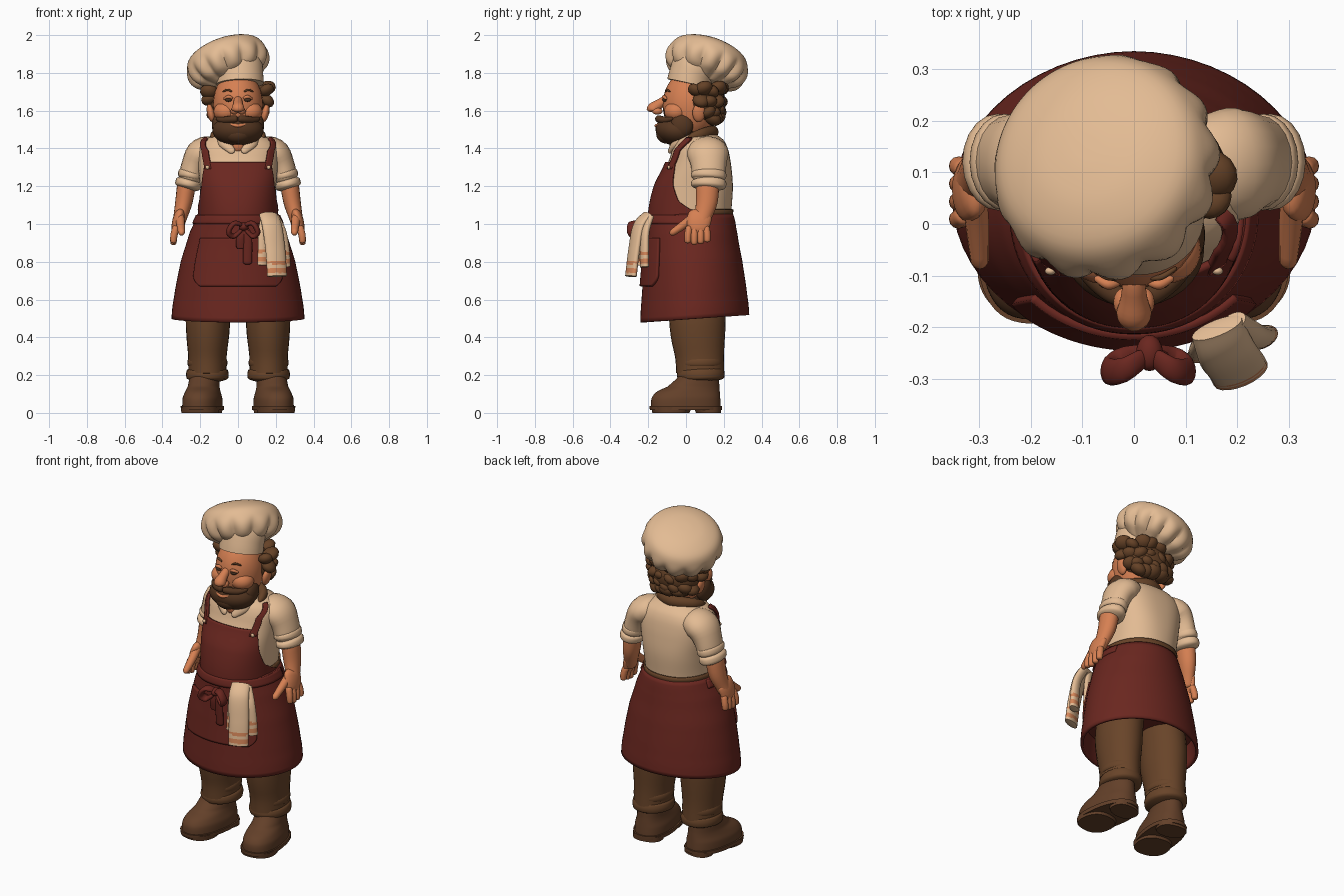
import bpy, bmesh, math, random
from math import sin, cos, pi, radians
from mathutils import Vector, Matrix, Euler

if "Cube" in bpy.data.objects:
    bpy.data.objects.remove(bpy.data.objects["Cube"])
random.seed(4)


def paint(name, r, g, b):
    m = bpy.data.materials.new(name)
    m.use_nodes = True
    m.diffuse_color = (r, g, b, 1)
    m.node_tree.nodes["Principled BSDF"].inputs["Base Color"].default_value = (r, g, b, 1)
    return m


CREAM = paint("cream cloth", .77, .5, .295)
RED = paint("apron red", .145, .02, .014)
BROWN = paint("trouser brown", .14, .058, .022)
SHOE = paint("shoe leather", .125, .051, .022)
HAIR = paint("hair brown", .13, .054, .02)
BEARD = paint("beard brown", .09, .037, .015)
SKIN = paint("skin", .67, .215, .085)
STRIPE = paint("towel stripe", .67, .24, .1)
DARK = paint("eye dark", .06, .03, .015)


def finish(name, bm, mat):
    bmesh.ops.recalc_face_normals(bm, faces=bm.faces)
    me = bpy.data.meshes.new(name)
    bm.to_mesh(me)
    bm.free()
    me.materials.append(mat)
    for p in me.polygons:
        p.use_smooth = True
    me.set_sharp_from_angle(angle=radians(55))
    ob = bpy.data.objects.new(name, me)
    bpy.context.collection.objects.link(ob)
    return ob


def grid(name, mat, rows, closed=True, cap=True):
    bm = bmesh.new()
    vs = [[bm.verts.new(p) for p in r] for r in rows]
    n = len(vs[0])
    for a, b in zip(vs, vs[1:]):
        for i in range(n if closed else n - 1):
            j = (i + 1) % n
            bm.faces.new((a[i], a[j], b[j], b[i]))
    if closed and cap:
        bm.faces.new(vs[0])
        bm.faces.new(vs[-1])
    return finish(name, bm, mat)


def spline(rows, t):
    n = len(rows) - 1
    i = min(int(t * n), n - 1)
    f = t * n - i
    quad = [rows[min(max(k, 0), n)] for k in (i - 1, i, i + 1, i + 2)]
    return [.5 * (2 * b + (c - a) * f + (2 * a - 5 * b + 4 * c - d) * f * f
                  + (3 * b - a - 3 * c + d) * f ** 3) for a, b, c, d in zip(*quad)]


def tube(name, mat, path, up=(0, 1, 0), flat=1, steps=20, sides=20, tip=.1):
    """Rounded tube along rows of x, y, z, radius; flat stretches it along up."""
    rows = []
    for k in range(steps + 1):
        t = (1 - cos(pi * k / steps)) / 2
        x, y, z, r = spline(path, t)
        d = Vector(spline(path, min(t + .01, 1))[:3]) - Vector(spline(path, max(t - .01, 0))[:3])
        d.normalize()
        n = Vector(up) - d * d.dot(Vector(up))
        n.normalize()
        b = d.cross(n)
        r *= max(.08, min(1, min(t, 1 - t) / tip) ** .5)
        rows.append([Vector((x, y, z)) + n * r * flat * cos(2 * pi * i / sides)
                     + b * r * sin(2 * pi * i / sides) for i in range(sides)])
    return grid(name, mat, rows)


def ball(name, mat, loc, scale, rot=(0, 0, 0), seg=24):
    bm = bmesh.new()
    m = Matrix.LocRotScale(Vector(loc), Euler([radians(a) for a in rot]), Vector(scale))
    bmesh.ops.create_uvsphere(bm, u_segments=seg, v_segments=seg // 2, radius=1, matrix=m)
    return finish(name, bm, mat)


def surf(table, z, a, off=0):
    """Point on a body given by rows of height, half width, front y, back y, roundness; angle 0 is front."""
    n = len(table) - 1
    i = max([k for k in range(n) if table[k][0] <= z], default=0)
    f = min(max((z - table[i][0]) / (table[i + 1][0] - table[i][0]), 0), 1)
    _, rx, yf, yb, e = spline(table, (i + f) / n)
    s, c = sin(a), cos(a)
    s, c = math.copysign(abs(s) ** e, s), math.copysign(abs(c) ** e, c)
    return Vector(((rx + off) * s, (yf + yb) / 2 - ((yb - yf) / 2 + off) * c, z))


def shell(name, mat, table, z0, z1, edge=None, off=0, thick=0, rows=24, cols=56):
    pts = []
    for k in range(rows + 1):
        z = z0 + (z1 - z0) * k / rows
        a0, a1 = edge(z) if edge else (-pi, pi)
        n = cols if edge is None else cols - 1
        pts.append([surf(table, z, a0 + (a1 - a0) * i / n, off) for i in range(cols)])
    ob = grid(name, mat, pts, edge is None, thick == 0)
    if thick:
        mod = ob.modifiers.new("thickness", "SOLIDIFY")
        mod.thickness, mod.offset = thick, 0
    return ob


def ramp(rows, z):
    for (z0, a), (z1, b) in zip(rows, rows[1:]):
        if z <= z1:
            return radians(a + (b - a) * max(0, z - z0) / (z1 - z0))
    return radians(rows[-1][1])


# Torso and apron
TORSO = [(.98, .2, -.18, .235, .96), (1.06, .197, -.185, .24, .92), (1.2, .202, -.155, .248, .84),
         (1.32, .212, -.098, .238, .8), (1.4, .212, -.072, .222, .8), (1.45, .175, -.052, .195, .85),
         (1.49, .075, -.02, .14, 1)]
SKIRT = [(.495, .342, -.232, .325, 1.03), (.6, .33, -.226, .315, 1.03), (.8, .293, -.21, .288, 1),
         (.95, .248, -.198, .262, .98), (1.02, .218, -.195, .25, .96), (1.05, .205, -.185, .24, .96)]
shell("shirt_body", CREAM, TORSO, .98, 1.49)
shell("trouser_waistband", BROWN, TORSO, 1.0, 1.078, off=.006, thick=.008, rows=4)
skirt = shell("apron_skirt", RED, SKIRT, .495, 1.05, off=.002, thick=.016)
for v in skirt.data.vertices:
    v.co.z += .07 * v.co.y * max(0, 1 - (v.co.z - .49) / .4)
shell("skirt_lining", RED, SKIRT, .62, .66, off=-.008, rows=2)
BIB = [(1.03, 112), (1.07, 92), (1.12, 73), (1.2, 61), (1.335, 45)]
shell("apron_bib", RED, TORSO, 1.03, 1.325, lambda z: (-ramp(BIB, z), ramp(BIB, z)), .009, .014)
shell("apron_waist_tie", RED, SKIRT, 1.0, 1.045, lambda z: (-1.9, 1.9), .01, .016, rows=4)


def pocket_edge(z):
    a = .8 * (1 - .2 * max(0, (.73 - z) / .06) ** 2)
    return -a, a


shell("apron_pocket", RED, SKIRT, .67, .925, pocket_edge, .015, .02)

# Tied bow
ball("bow_knot", RED, (.03, -.25, .985), (.026, .035, .024))
for side, w in (("right", -.08), ("left", .075)):
    tube("bow_loop_" + side, RED, [(.03, -.25, .99, .01), (.03 + w * .6, -.282, 1.005, .013),
         (.03 + w, -.285, .96, .015), (.03 + w * .65, -.262, .935, .013), (.03, -.25, .98, .01)],
         (0, 1, .2), 1.8)
for name, x, z in (("bow_tail_long", .05, .785), ("bow_tail_short", .015, .87)):
    tube(name, RED, [(.03, -.25, .98, .01), (x, -.255, .93, .012), (x, -.245, z, .012)],
         (1, 0, 0), 2, tip=.04)

# Hanging towel with stripes near the hem
for name, path, wide in (
        ("towel_front", [(.16, -.2, 1.05, .022), (.18, -.25, .99, .024), (.198, -.275, .86, .024), (.207, -.292, .72, .024)], 2.35),
        ("towel_side", [(.19, -.19, 1.04, .018), (.225, -.215, .96, .02), (.24, -.22, .86, .022), (.246, -.22, .77, .022)], 1.6),
        ("towel_inner", [(.145, -.21, 1.04, .016), (.135, -.235, .96, .018), (.132, -.245, .86, .018), (.13, -.25, .78, .018)], 1.6)):
    ob = tube(name, CREAM, path, (.9, .38, 0), wide, steps=60, tip=.015)
    ob.data.materials.append(STRIPE)
    low = path[-1][2]
    for p in ob.data.polygons:
        h = p.center.z - low
        if .02 < h < .045 or .068 < h < .085:
            p.material_index = 1

# Neck, open neckline and neck strap
tube("neck", SKIN, [(0, .03, 1.36, .075), (0, .04, 1.45, .08), (0, .045, 1.55, .085)])
ball("open_neckline", SKIN, (0, -.055, 1.42), (.04, .032, .045))
tube("neck_strap", HAIR, [(-.135, .01, 1.455, .016), (-.105, .09, 1.478, .026), (0, .142, 1.487, .03),
     (.105, .09, 1.478, .026), (.135, .01, 1.455, .016)], (0, 0, 1), 1.15, steps=32)
STRAP = [(1.3, 41), (1.39, 46), (1.455, 70)]

for side, s in (("left", 1), ("right", -1)):
    def P(*rows):
        return [(x * s, y, z, r) for x, y, z, r in rows]

    tube("collar_flap_" + side, CREAM, P((.1, .0, 1.465, .016), (.08, -.05, 1.435, .019), (.022, -.09, 1.378, .01)),
         (0, .4, 1), 1.6)
    shell("apron_strap_" + side, RED, TORSO, 1.29, 1.455,
          lambda z: (s * (ramp(STRAP, z) - .11), s * (ramp(STRAP, z) + .11)), .012, .016, 12, 8)
    ball("strap_button_" + side, CREAM, surf(TORSO, 1.3, s * .69, .022), (.011, .008, .011), seg=12)

    # Sleeves, forearms and hands
    tube("sleeve_" + side, CREAM, P((.09, .11, 1.405, .06), (.185, .115, 1.378, .081),
         (.231, .12, 1.31, .069), (.26, .12, 1.2, .062)), flat=1.36, tip=.15)
    for k, (x, z) in enumerate(((.25, 1.258), (.264, 1.212))):
        tube(f"sleeve_roll_{k}_{side}", CREAM, P((x - .009, .12, z + .036, .062), (x, .12, z, .069),
             (x + .009, .118, z - .036, .062)), flat=1.36, tip=.3)
    tube("forearm_" + side, SKIN, P((.27, .115, 1.23, .05), (.286, .11, 1.12, .046), (.305, .09, 1.04, .037),
         (.322, .07, .98, .032)), flat=1.25)
    tube("palm_" + side, SKIN, P((.3, .085, 1.075, .026), (.32, .068, 1.015, .028), (.335, .064, .94, .021)),
         flat=2.3, tip=.25)
    for k in range(4):
        y = .01 + .034 * k
        tube(f"finger_{k}_{side}", SKIN, P((.326, y * .85 + .01, .99, .019), (.339, y, .94, .019),
             (.342, y, .887 + .009 * abs(k - 1.2), .016)), sides=12, steps=12)
    tube("thumb_" + side, SKIN, P((.31, .06, 1.055, .024), (.304, .0, 1.005, .023), (.298, -.085, .945, .017)),
         up=(1, 0, 0), sides=12, steps=14)

    # Trousers and boots
    tube("trouser_leg_" + side, BROWN, P((.12, .06, .85, .11), (.155, .06, .55, .118), (.16, .063, .42, .114),
         (.162, .072, .3, .102), (.162, .076, .2, .1)), flat=1.27, sides=28, tip=.05)
    tube("trouser_fold_" + side, BROWN, P((.162, .074, .32, .092), (.162, .076, .265, .106), (.162, .076, .225, .092)),
         flat=1.17, sides=28, tip=.3)
    tube("trouser_cuff_" + side, BROWN, P((.162, .076, .25, .1), (.162, .078, .205, .113), (.162, .079, .16, .104)),
         flat=1.12, sides=28, tip=.25)
    BOOT = [(0, .104, -.186, .186, .86), (.035, .106, -.19, .188, .86), (.08, .104, -.186, .186, .88),
            (.112, .094, -.16, .184, .92), (.14, .086, -.1, .182, .96), (.2, .082, -.04, .18, 1)]
    turn = Matrix.Translation((.188 * s, 0, 0)) @ Matrix.Rotation(radians(9 * s), 4, "Z")
    for ob in (shell("boot_upper_" + side, SHOE, BOOT, .02, .2, off=-.004),
               shell("boot_sole_" + side, SHOE, BOOT, .014, .036, off=.004, rows=3),
               shell("boot_heel_" + side, SHOE, [(0, .085, .055, .184, .86), (.03, .088, .045, .186, .86)], 0, .03, rows=2),
               shell("boot_tread_" + side, SHOE, [(0, .098, -.178, .015, .86), (.03, .102, -.185, .03, .86)], 0, .03, rows=2)):
        ob.data.transform(turn)

    # Facial features
    ball("cheek_" + side, SKIN, (.062 * s, -.05, 1.595), (.068, .066, .055))
    ball("nostril_" + side, SKIN, (.02 * s, -.152, 1.597), (.02, .028, .018), seg=16)
    ball("eye_" + side, DARK, (.05 * s, -.114, 1.657), (.019, .012, .01), seg=16)
    tube("eyelid_" + side, SKIN, P((.028, -.113, 1.664, .006), (.05, -.117, 1.673, .01), (.076, -.103, 1.662, .006)),
         sides=10)
    tube("eyebrow_" + side, HAIR, P((.032, -.106, 1.7, .004), (.055, -.102, 1.71, .006), (.083, -.084, 1.7, .004)),
         (0, 0, 1), sides=10)
    tube("moustache_" + side, BEARD, P((0, -.146, 1.558, .02), (.04, -.135, 1.554, .02), (.08, -.105, 1.55, .018),
         (.115, -.07, 1.56, .01)), (0, 0, 1), .95)
    ball("ear_" + side, SKIN, (.144 * s, .068, 1.588), (.02, .034, .05), (0, 12 * s, 0))
    ball("sideburn_" + side, BEARD, (.104 * s, -.022, 1.522), (.034, .06, .062))

# Head and beard
ball("head", SKIN, (0, .02, 1.63), (.132, .143, .185), seg=32)
tube("nose", SKIN, [(0, -.085, 1.675, .02), (0, -.138, 1.638, .025), (0, -.172, 1.61, .034), (0, -.176, 1.593, .028)],
     (1, 0, 0), 1, tip=.2)
ball("beard", BEARD, (0, -.05, 1.496), (.136, .112, .083), (-8, 0, 0), 32)
ball("chin_tuft", BEARD, (0, -.1, 1.477), (.075, .058, .052))
tube("lip", SKIN, [(-.045, -.141, 1.528, .006), (0, -.158, 1.52, .009), (.045, -.141, 1.528, .006)],
     (0, 0, 1), sides=10)

# Wavy hair around the sides and back
ball("hair_base", HAIR, (0, .098, 1.64), (.154, .112, .112), seg=32)
for z, start, count, wide in ((1.712, 80, 10, 1.03), (1.655, 96, 8, 1), (1.595, 118, 7, .96), (1.56, 135, 5, .86)):
    for k in range(count):
        a = radians(start + (360 - 2 * start) * k / (count - 1) + random.uniform(-4, 4))
        r = random.uniform(.033, .043)
        ball("hair_wave", HAIR, (.15 * wide * sin(a), .072 - .108 * wide * cos(a), z + random.uniform(-.012, .012)),
             (r * 1.2, r * 1.2, r * .85), (random.uniform(-35, 35), random.uniform(-35, 35), 0), 14)

# Tilted hat with a gathered crown
tube("hat_band", CREAM, [(.01, .015, 1.74, .126), (.008, .025, 1.78, .126), (0, .045, 1.83, .13),
     (-.02, .07, 1.89, .12)], flat=.93, sides=40, tip=.02)
PUFF = [(.118, -.12), (.15, -.104), (.194, -.076), (.219, -.025), (.216, .025), (.187, .072),
        (.12, .103), (.05, .115), (.002, .117)]
tilt = Matrix.Translation((-.057, .113, 1.857)) @ Vector((-.34, .33, 1)).to_track_quat("Z", "Y").to_matrix().to_4x4()
rings = []
for k in range(33):
    r, h = spline(PUFF, k / 32)
    ripple = .065 * min(1, max(0, (.03 - h) / .08))
    ring = []
    for i in range(130):
        a = 2 * pi * i / 130
        w = r * (1 + ripple * (2 * abs(cos(6.5 * a + .35 * sin(2 * a))) - 1.3))
        ring.append(tilt @ Vector((w * cos(a), w * sin(a), h)))
    rings.append(ring)
grid("hat_crown", CREAM, rings)
